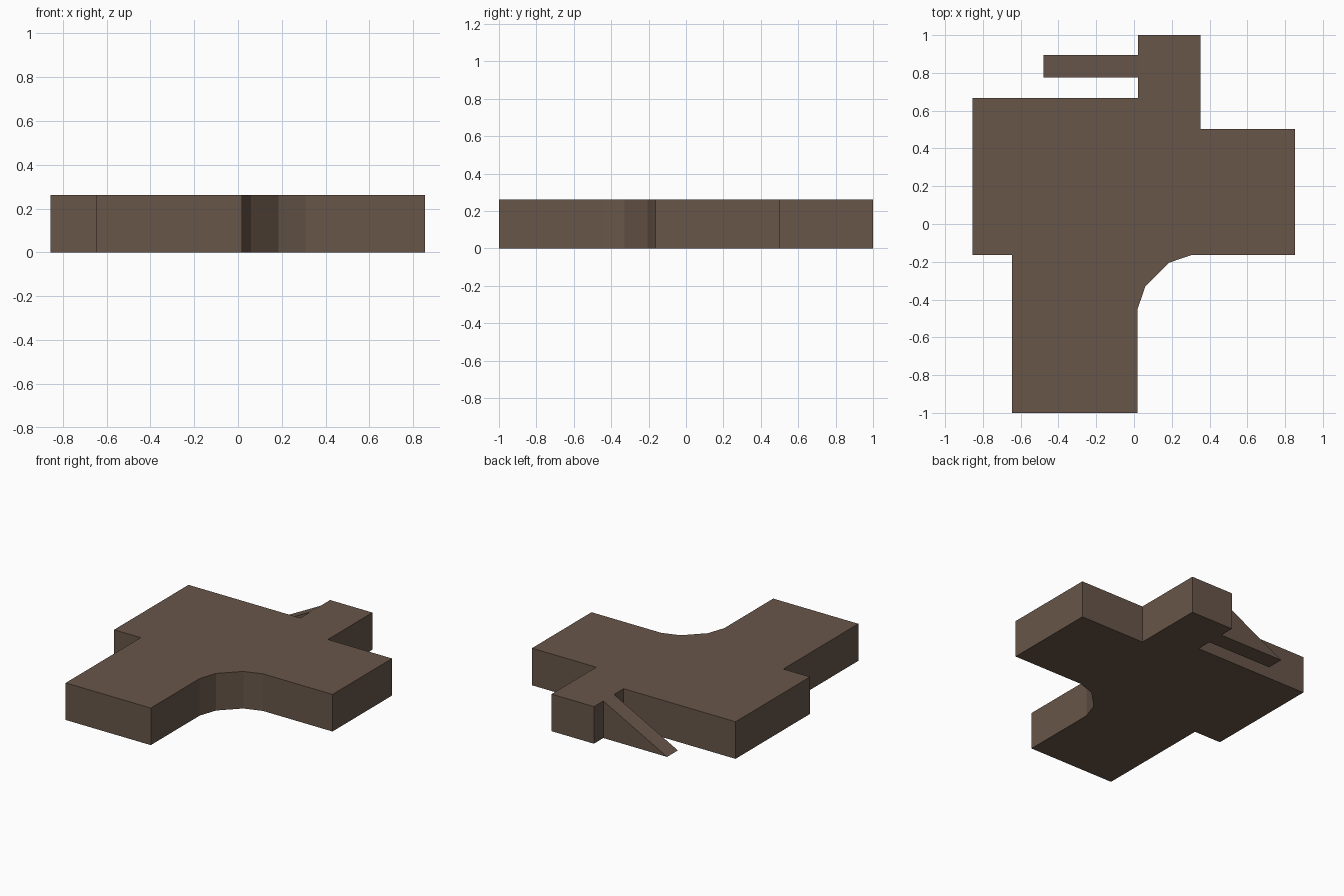
import bpy
import bmesh
from mathutils import Vector

if "Cube" in bpy.data.objects:
    bpy.data.objects.remove(bpy.data.objects["Cube"])

brown = bpy.data.materials.new("brown stone")
brown.diffuse_color = (0.138, 0.093, 0.067, 1)
brown.use_nodes = True
brown.node_tree.nodes["Principled BSDF"].inputs["Base Color"].default_value = brown.diffuse_color

HEIGHT = 0.262


def prism(name, profile, offset):
    """Extrude a closed 3D profile along an offset into a solid."""
    bm = bmesh.new()
    face = bm.faces.new([bm.verts.new(p) for p in profile])
    ext = bmesh.ops.extrude_face_region(bm, geom=[face], use_keep_orig=True)
    moved = [v for v in ext["geom"] if isinstance(v, bmesh.types.BMVert)]
    bmesh.ops.translate(bm, verts=moved, vec=Vector(offset))
    bmesh.ops.recalc_face_normals(bm, faces=bm.faces)
    mesh = bpy.data.meshes.new(name)
    bm.to_mesh(mesh)
    bm.free()
    mesh.materials.append(brown)
    obj = bpy.data.objects.new(name, mesh)
    bpy.context.collection.objects.link(obj)
    return obj


# Main platform with the faceted inner corner
outline = [
    (-0.647, -1.0), (0.018, -1.0),
    (0.018, -0.453), (0.06, -0.33), (0.185, -0.205), (0.309, -0.163),
    (0.853, -0.163), (0.853, 0.502), (0.351, 0.502),
    (0.351, 1.0), (0.02, 1.0), (0.02, 0.668),
    (-0.855, 0.668), (-0.855, -0.163), (-0.647, -0.163),
]
prism("platform", [(x, y, 0) for x, y in outline], (0, 0, HEIGHT))

# Sloping ramp down from the rear block
ramp = [(0.02, 0), (0.02, HEIGHT), (-0.479, 0)]
prism("ramp", [(x, 0.775, z) for x, z in ramp], (0, 0.12, 0))
